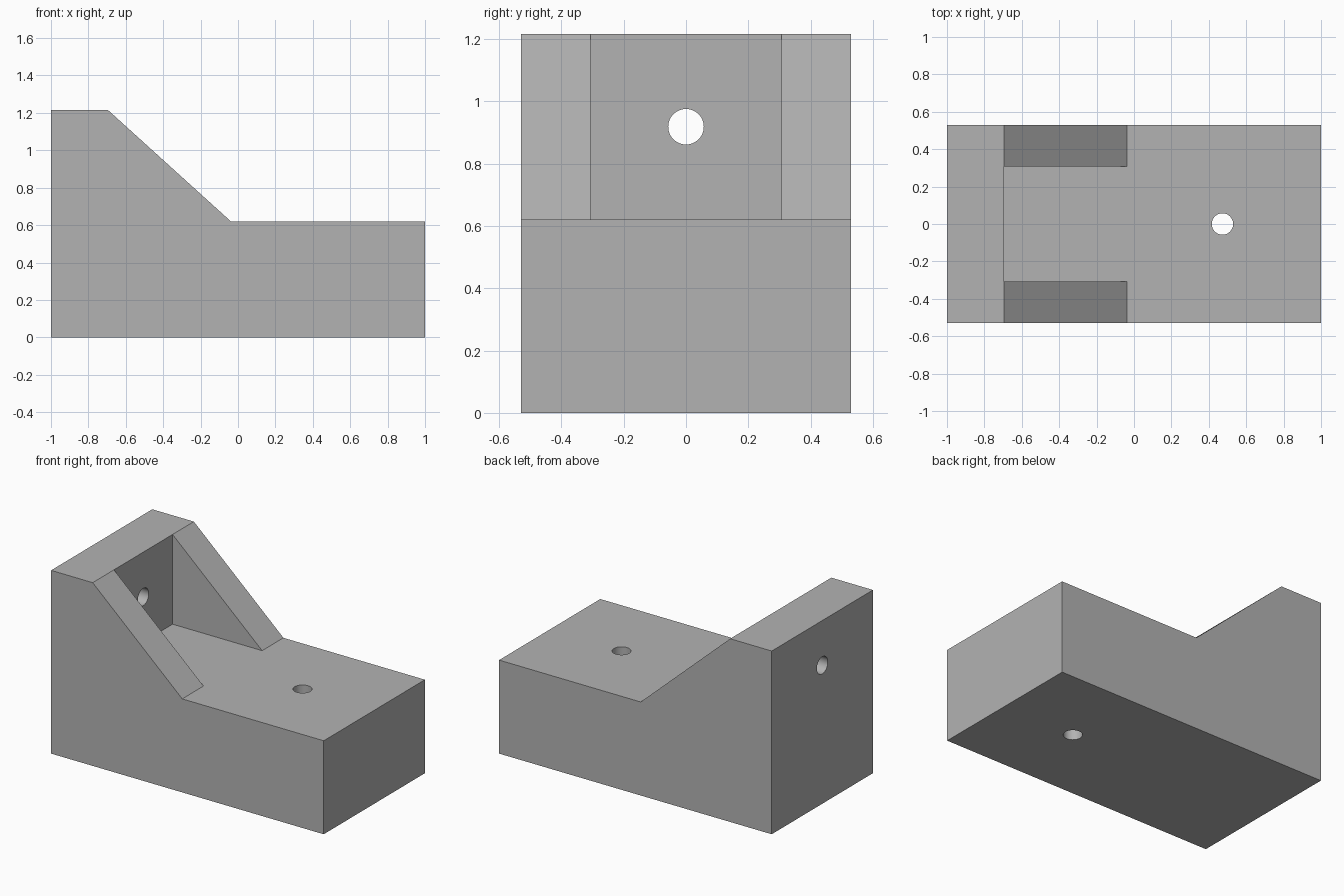
import bpy, bmesh
from mathutils import Matrix, Vector

if "Cube" in bpy.data.objects:
    bpy.data.objects.remove(bpy.data.objects["Cube"], do_unlink=True)

HALF_X, HALF_Y, DECK, TOP = 1.0, 0.53, 0.62, 1.215
WALL_X, TOE_X = -0.695, -0.038      # inner wall face, foot of the ribs
POCKET_Y, HOLE_R = 0.307, 0.057

grey = bpy.data.materials.new("plain grey")
grey.use_nodes = True
colour = (0.45, 0.45, 0.45, 1)
grey.diffuse_color = colour
grey.node_tree.nodes["Principled BSDF"].inputs["Base Color"].default_value = colour


def make_object(name, bm):
    bmesh.ops.recalc_face_normals(bm, faces=bm.faces)
    mesh = bpy.data.meshes.new(name)
    bm.to_mesh(mesh)
    bm.free()
    mesh.materials.append(grey)
    obj = bpy.data.objects.new(name, mesh)
    bpy.context.collection.objects.link(obj)
    return obj


def prism(name, profile, half_depth):
    """Extrude an x-z profile symmetrically along y."""
    bm = bmesh.new()
    face = bm.faces.new([bm.verts.new((x, -half_depth, z)) for x, z in profile])
    side = bmesh.ops.extrude_face_region(bm, geom=[face])["geom"]
    verts = [v for v in side if isinstance(v, bmesh.types.BMVert)]
    bmesh.ops.translate(bm, verts=verts, vec=(0, 2 * half_depth, 0))
    return make_object(name, bm)


def drill(name, centre, axis, length):
    bm = bmesh.new()
    turn = Vector((0, 0, 1)).rotation_difference(Vector(axis)).to_matrix().to_4x4()
    bmesh.ops.create_cone(bm, cap_ends=True, segments=48, radius1=HOLE_R,
                          radius2=HOLE_R, depth=length,
                          matrix=Matrix.Translation(centre) @ turn)
    return make_object(name, bm)


def cut(target, cutter):
    cutter.hide_render = True
    mod = target.modifiers.new("cut", 'BOOLEAN')
    mod.operation, mod.solver, mod.object = 'DIFFERENCE', 'EXACT', cutter
    bpy.context.view_layer.objects.active = target
    bpy.ops.object.modifier_apply(modifier=mod.name)
    bpy.data.objects.remove(cutter, do_unlink=True)


# Block with an upright wall and a full-width slope down to the deck
bracket = prism("angle_bracket", [
    (-HALF_X, 0), (HALF_X, 0), (HALF_X, DECK), (TOE_X, DECK),
    (WALL_X, TOP), (-HALF_X, TOP)], HALF_Y)

# Pocket between the two side ribs
cut(bracket, prism("pocket_cutter", [
    (WALL_X, DECK), (TOE_X, DECK), (TOE_X, TOP + 0.2), (WALL_X, TOP + 0.2)], POCKET_Y))

# Bolt holes through the deck and the wall
cut(bracket, drill("deck_hole_cutter", (0.473, 0, DECK / 2), (0, 0, 1), 1))
cut(bracket, drill("wall_hole_cutter", (-0.85, 0, 0.918), (1, 0, 0), 0.5))

# Flat faces with smooth hole walls
bpy.ops.object.select_all(action='DESELECT')
bracket.select_set(True)
bpy.context.view_layer.objects.active = bracket
bpy.ops.object.shade_smooth_by_angle(angle=0.5)
